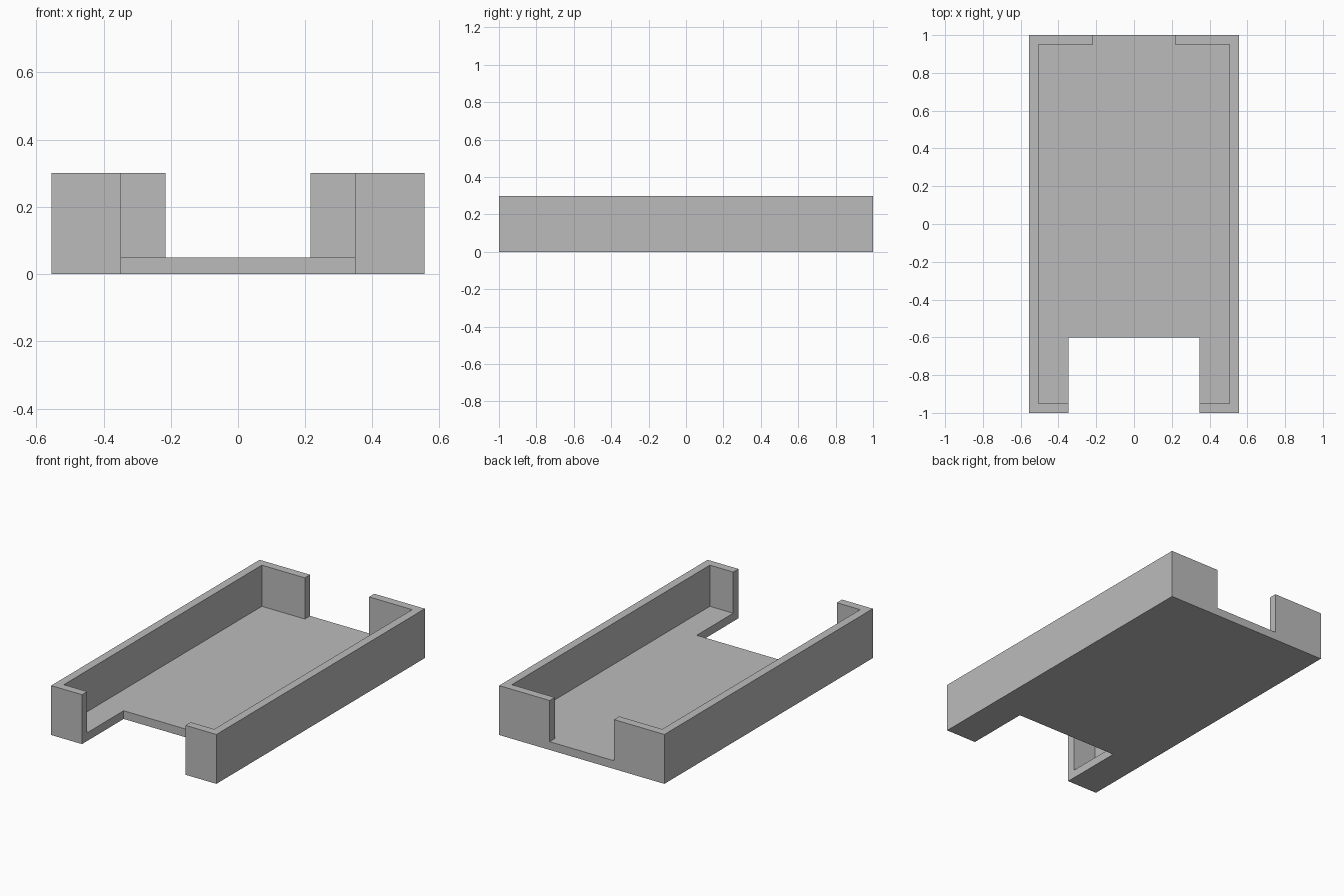
import bpy

cube = bpy.data.objects.get("Cube")
if cube:
    bpy.data.objects.remove(cube, do_unlink=True)

HALF_W, HALF_L, HEIGHT = 0.555, 1.0, 0.3
WALL = 0.05          # wall and floor thickness
NOTCH, GAP = 0.348, 0.216   # half widths of the front notch and back gap
OVER = 0.1           # how far cutters reach past the block

grey = bpy.data.materials.new("plain grey")
grey.use_nodes = True
colour = (0.5, 0.5, 0.5, 1)
grey.diffuse_color = colour
grey.node_tree.nodes["Principled BSDF"].inputs["Base Color"].default_value = colour


def box(name, low, high):
    """Axis-aligned box between two corners."""
    centre = [(a + b) / 2 for a, b in zip(low, high)]
    bpy.ops.mesh.primitive_cube_add(size=1, location=centre)
    obj = bpy.context.object
    obj.name = name
    obj.scale = [b - a for a, b in zip(low, high)]
    bpy.ops.object.transform_apply(location=True, rotation=False, scale=True)
    obj.data.materials.append(grey)
    return obj


def cut(target, name, low, high):
    """Subtract a box from the target and discard the cutter."""
    cutter = box(name, low, high)
    cutter.hide_render = True
    mod = target.modifiers.new(name, "BOOLEAN")
    mod.operation = "DIFFERENCE"
    mod.solver = "EXACT"
    mod.object = cutter
    bpy.context.view_layer.objects.active = target
    bpy.ops.object.modifier_apply(modifier=mod.name)
    bpy.data.objects.remove(cutter, do_unlink=True)


# Solid tray block
tray = box("tray", (-HALF_W, -HALF_L, 0), (HALF_W, HALF_L, HEIGHT))
top = HEIGHT + OVER

# Hollow interior
inner_w, inner_l = HALF_W - WALL, HALF_L - WALL
cut(tray, "cavity", (-inner_w, -inner_l, WALL), (inner_w, inner_l, top))

# Front notch, through the wall and floor
cut(tray, "front_notch", (-NOTCH, -HALF_L - OVER, -OVER), (NOTCH, -0.6, top))

# Back gap, through the wall down to the floor
cut(tray, "back_gap", (-GAP, inner_l - OVER, WALL), (GAP, HALF_L + OVER, top))
